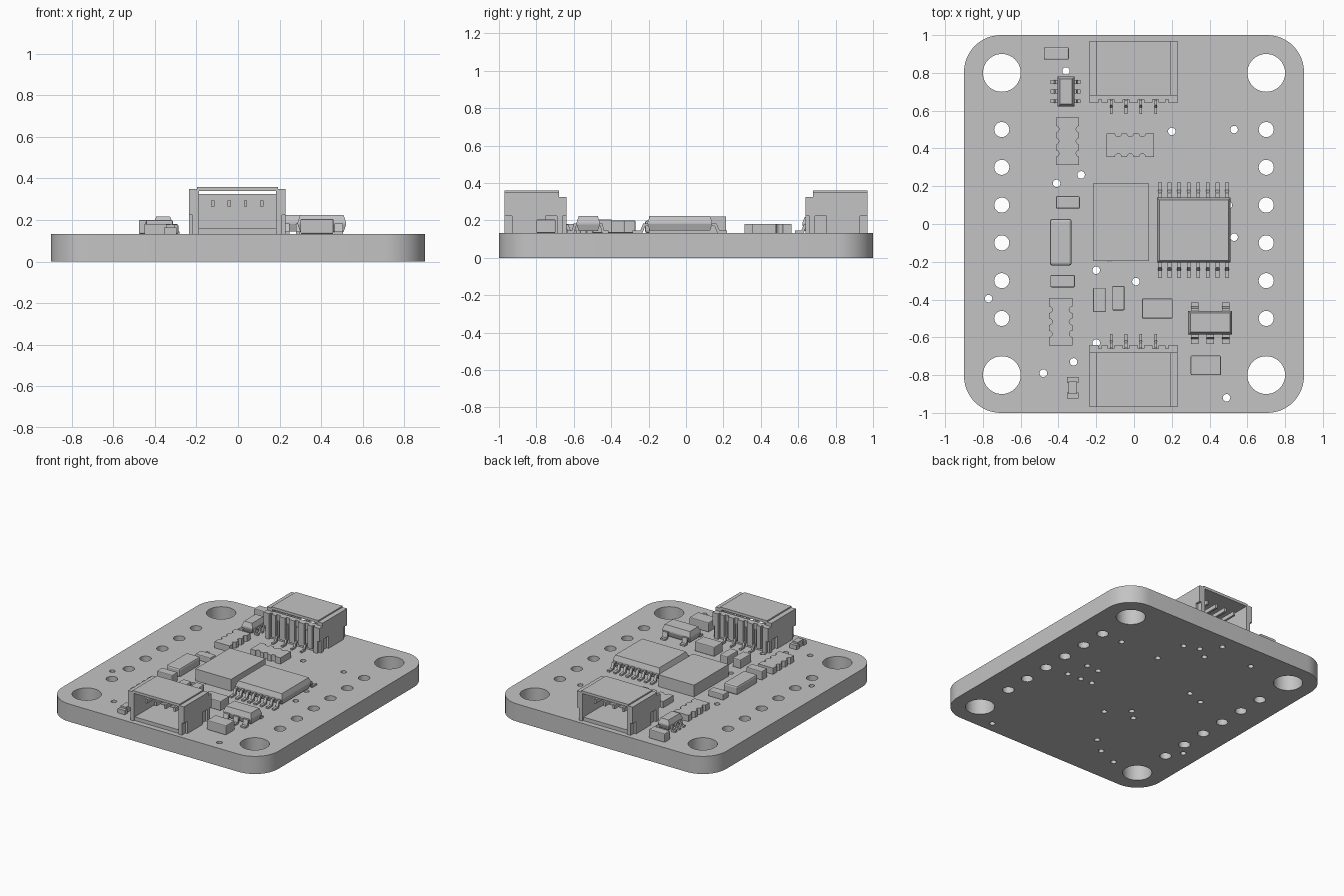
import bpy, bmesh, math
from mathutils import Matrix, Vector

cube = bpy.data.objects.get("Cube")
if cube:
    bpy.data.objects.remove(cube)

T = 0.133  # board thickness, the level where parts sit

grey = bpy.data.materials.new("plain_grey")
grey.use_nodes = True
grey.diffuse_color = (0.55, 0.55, 0.55, 1)
grey.node_tree.nodes["Principled BSDF"].inputs["Base Color"].default_value = (0.55, 0.55, 0.55, 1)


def finish(name, bm, matrix=None, bevel=0):
    bmesh.ops.recalc_face_normals(bm, faces=bm.faces)
    mesh = bpy.data.meshes.new(name)
    bm.to_mesh(mesh)
    bm.free()
    mesh.materials.append(grey)
    obj = bpy.data.objects.new(name, mesh)
    bpy.context.collection.objects.link(obj)
    if matrix:
        obj.matrix_world = matrix
    if bevel:
        mod = obj.modifiers.new("edge", 'BEVEL')
        mod.width, mod.segments = bevel, 2
    return obj


def loft(name, rings, matrix=None, bevel=0):
    """Close a solid through matching rings of points."""
    bm = bmesh.new()
    loops = [[bm.verts.new(p) for p in ring] for ring in rings]
    for a, b in zip(loops, loops[1:]):
        for i in range(len(a)):
            j = (i + 1) % len(a)
            bm.faces.new((a[i], a[j], b[j], b[i]))
    bm.faces.new(loops[0][::-1])
    bm.faces.new(loops[-1])
    return finish(name, bm, matrix, bevel)


def rect(x0, x1, y0, y1, z, inset=0):
    x0, x1, y0, y1 = x0 + inset, x1 - inset, y0 + inset, y1 - inset
    return [(x0, y0, z), (x1, y0, z), (x1, y1, z), (x0, y1, z)]


def box(name, x0, x1, y0, y1, z0, z1, matrix=None, bevel=0):
    return loft(name, [rect(x0, x1, y0, y1, z0), rect(x0, x1, y0, y1, z1)], matrix, bevel)


def molded(name, x0, x1, y0, y1, z0, z1):
    """Chip package with drafted sides meeting at a parting line."""
    mid, d = (z0 + z1) / 2, 0.012
    return loft(name, [rect(x0, x1, y0, y1, z0, d), rect(x0, x1, y0, y1, mid - 0.005),
                       rect(x0, x1, y0, y1, mid + 0.005), rect(x0, x1, y0, y1, z1, d)])


def lead(name, x, y, angle, length, height, width, matrix=Matrix()):
    """Gull-wing lead leaving a body at (x, y) in the given direction."""
    t, a, b = 0.012, length * 0.3, length * 0.5
    outline = [(-0.015, height), (a, height), (b, t), (length, t), (length, 0),
               (b - t, 0), (a - t, height - t), (-0.015, height - t)]
    rings = [[(u, s * width / 2, z) for u, z in outline] for s in (-1, 1)]
    place = Matrix.Translation((x, y, T)) @ Matrix.Rotation(angle, 4, 'Z')
    return loft(name, rings, matrix @ place)


# Circuit board: rounded plate with mounting, header and via holes
def arc(cx, cy, r, start, sweep, n):
    return [(cx + r * math.cos(start + sweep * i / n), cy + r * math.sin(start + sweep * i / n))
            for i in range(n + 1)]


outline = []
for k, (sx, sy) in enumerate([(1, 1), (-1, 1), (-1, -1), (1, -1)]):
    outline += arc(0.7 * sx, 0.8 * sy, 0.195, k * math.pi / 2, math.pi / 2, 12)
outline = [(x + math.copysign(0.005, x), y + math.copysign(0.005, y)) for x, y in outline]

vias = [(-.36, .81), (.2, .49), (.53, .5), (-.41, .215), (-.28, .26), (-.2, -.245),
        (.01, -.305), (-.77, -.395), (-.48, -.79), (-.32, -.73), (.49, -.92), (-.2, -.63),
        (-.04, .89), (.17, .73), (.06, .77), (-.035, .705), (-.13, -.18),
        (.5, .1), (.4, .095), (.53, -.07), (.42, -.065), (.325, -.06)]
holes = [(x, y, 0.02, 16) for x, y in vias]
for sx in (-0.7, 0.7):
    holes += [(sx, sy, 0.1, 40) for sy in (-0.8, 0.8)]
    holes += [(sx, -0.5 + 0.2 * i, 0.04, 24) for i in range(6)]

curve = bpy.data.curves.new("board_outline", 'CURVE')
curve.dimensions, curve.fill_mode, curve.extrude = '2D', 'BOTH', T / 2
loops = [outline] + [arc(x, y, r, 0, 2 * math.pi, n)[:-1] for x, y, r, n in holes]
for pts in loops:
    spline = curve.splines.new('POLY')
    spline.points.add(len(pts) - 1)
    for p, (x, y) in zip(spline.points, pts):
        p.co = (x, y, 0, 1)
    spline.use_cyclic_u = True
helper = bpy.data.objects.new("board_outline", curve)
bpy.context.collection.objects.link(helper)
bpy.context.view_layer.update()
bm = bmesh.new()
bm.from_mesh(helper.to_mesh())
helper.to_mesh_clear()
bpy.data.objects.remove(helper)
bmesh.ops.remove_doubles(bm, verts=bm.verts, dist=0.0001)
bmesh.ops.translate(bm, verts=bm.verts, vec=Vector((0, 0, T / 2)))
board = finish("circuit_board", bm)
bpy.context.view_layer.objects.active = board
board.select_set(True)
bpy.ops.object.shade_smooth_by_angle(angle=math.radians(35))
board.select_set(False)


# Side-entry sockets, one at each end, opening outward
def socket(tag, turn):
    m = Matrix.Translation((-0.003, 0, 0)) @ Matrix.Rotation(turn, 4, 'Z')
    box(tag + "_socket_roof", -.195, .195, -.97, -.68, .34, .36, m)
    box(tag + "_socket_floor", -.19, .19, -.96, -.67, T, .16, m)
    box(tag + "_socket_back", -.232, .232, -.69, -.66, T, .325, m)
    for side, s in (("left", 1), ("right", -1)):
        w = sorted((s * .185, s * .215))
        box(f"{tag}_socket_{side}_wall", *w, -.97, -.64, T, .325, m)
        w = sorted((s * .185, s * .232))
        box(f"{tag}_socket_{side}_flange", *w, -.97, -.68, .225, .35, m)
        box(f"{tag}_socket_{side}_rear_flange", *w, -.68, -.64, .225, .325, m)
        box(f"{tag}_socket_{side}_foot", *w, -.93, -.75, T, .225, m)
    # ribs between the contacts
    edges = [-.185, -.118, -.039, .039, .118, .185]
    for i in range(5):
        box(f"{tag}_socket_rib_{i}", edges[i] + .016, edges[i + 1] - .016, -.67, -.642, T + .02, .325, m)
    for i, x in enumerate(edges[1:-1]):
        box(f"{tag}_contact_{i}", x - .008, x + .008, -.92, -.66, .265, .295, m)
        box(f"{tag}_contact_drop_{i}", x - .007, x + .007, -.665, -.65, T + .03, .28, m)
        lead(f"{tag}_contact_lead_{i}", x, -.65, math.pi / 2, .067, .045, .014, m)


socket("front", 0)
socket("rear", math.pi)

# Large sixteen-lead chip and the flat square chip beside it
UP, DOWN = math.pi / 2, -math.pi / 2
molded("wide_chip", .122, .512, -.205, .14, T + .012, .225)
for i in range(8):
    x = .137 + .0508 * i
    lead(f"wide_chip_back_lead_{i}", x, .14, UP, .08, .05, .02)
    lead(f"wide_chip_front_lead_{i}", x, -.205, DOWN, .08, .05, .02)
box("square_chip", -.217, .08, -.197, .215, T, .222)

# Small five-lead regulator
molded("regulator", .287, .52, -.585, -.46, T + .01, .225)
for i, x in enumerate((.322, .404, .485)):
    lead(f"regulator_front_lead_{i}", x, -.585, DOWN, .05, .05, .04)
    if i != 1:
        lead(f"regulator_back_lead_{i}", x, -.46, UP, .045, .05, .04)

# Small six-lead chip
molded("small_chip", -.405, -.315, .622, .78, T + .01, .218)
for i in range(3):
    y = .65 + .051 * i
    lead(f"small_chip_left_lead_{i}", -.315, y, 0, .033, .045, .02)
    lead(f"small_chip_right_lead_{i}", -.405, y, math.pi, .038, .045, .02)


# Resistor arrays with scalloped long sides
def resistor_array(name, x, y, turn):
    half, wide, r = .125, .062, .017
    side = [(-half, -wide)]
    for c in (-.064, 0, .064):
        side += arc(c, -wide, r, math.pi, -math.pi, 6)
    side += [(half, -wide)]
    ring = side + [(-u, -v) for u, v in side]
    m = Matrix.Translation((x, y, 0)) @ Matrix.Rotation(turn, 4, 'Z')
    loft(name, [[(u, v, z) for u, v in ring] for z in (T, .18)], m)


resistor_array("back_right_resistor_array", -.352, .438, UP)
resistor_array("back_middle_resistor_array", -.02, .417, 0)
resistor_array("front_right_resistor_array", -.388, -.518, UP)

# Plain two-ended components: x0, x1, y0, y1, top
chips = [(-.477, -.345, .87, .935, .2), (-.413, -.287, .082, .147, .178),
         (-.443, -.313, -.335, -.27, .2), (-.217, -.15, -.467, -.338, .2),
         (-.115, -.05, -.457, -.328, .2), (.042, .205, -.5, -.395, .205),
         (.3, .46, -.8, -.697, .205)]
for i, (x0, x1, y0, y1, top) in enumerate(chips):
    box(f"chip_component_{i}", x0, x1, y0, y1, T, top, bevel=.006)
box("long_component", -.445, -.33, -.22, .027, T, .2, bevel=.013)

# Indicator lamp: narrow lens between two end pads
box("lamp_lens", -.347, -.303, -.9, -.833, T, .178)
box("lamp_front_pad", -.355, -.295, -.925, -.892, T, .165)
box("lamp_back_pad", -.355, -.295, -.842, -.81, T, .165)
